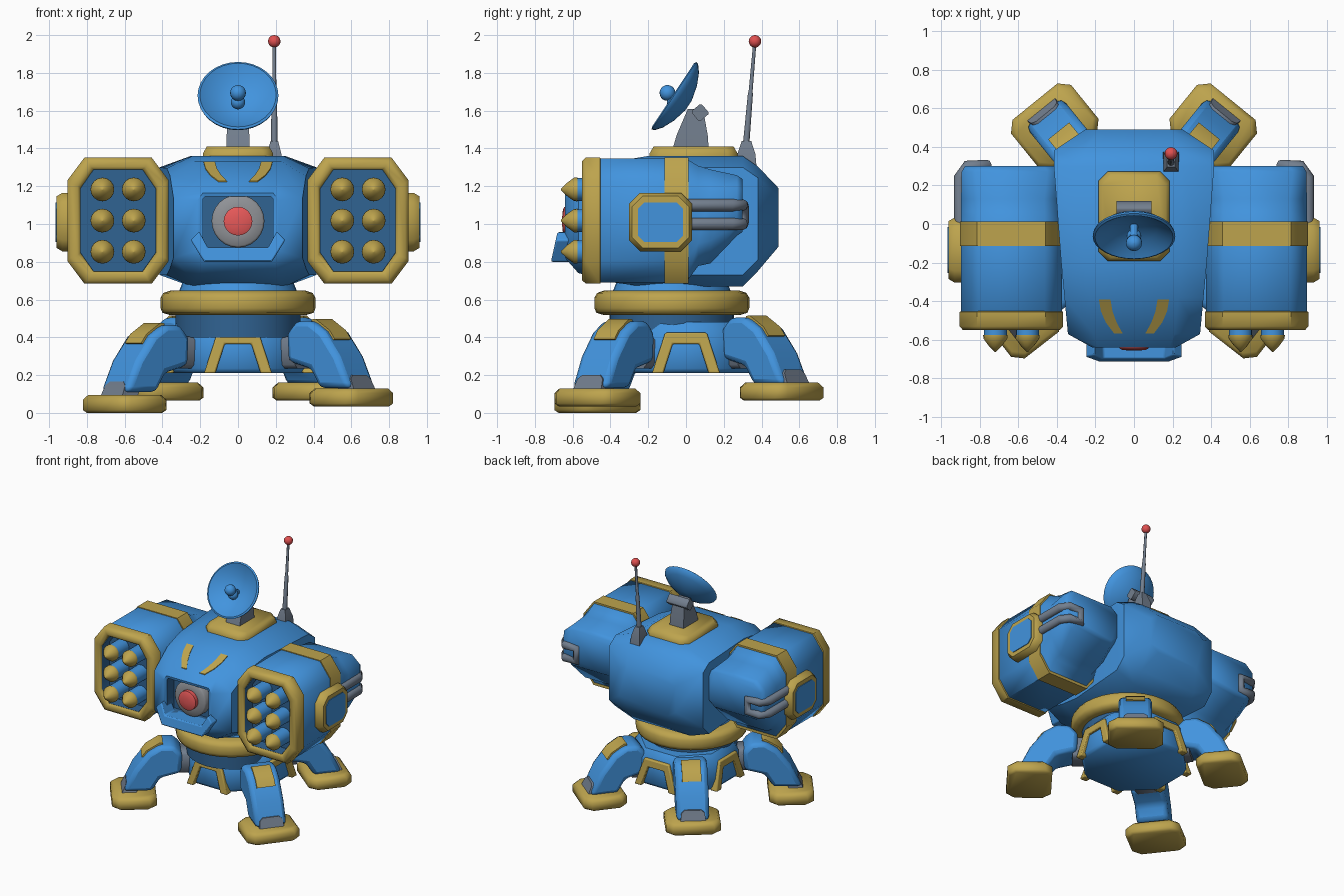
import bpy, bmesh, math
from mathutils import Matrix, Vector

if "Cube" in bpy.data.objects:
    bpy.data.objects.remove(bpy.data.objects["Cube"])

def material(name, rgb):
    m = bpy.data.materials.new(name)
    m.diffuse_color = (*rgb, 1)
    m.use_nodes = True
    m.node_tree.nodes["Principled BSDF"].inputs["Base Color"].default_value = m.diffuse_color
    return m

BLUE = material("blue paint", (0.054, 0.295, 0.73))
DARK = material("dark blue recess", (0.03, 0.125, 0.29))
GOLD = material("gold trim", (0.51, 0.37, 0.075))
GREY = material("grey metal", (0.17, 0.21, 0.27))
PALE = material("light grey metal", (0.28, 0.29, 0.31))
RED = material("red bulb", (0.74, 0.08, 0.08))
GLOW = material("bright red lens", (0.88, 0.11, 0.11))

def loft(name, rings, mat, closed=False, bevel=0, mtx=None):
    """Skin equal-length point rings; cap the ends unless the loop is closed."""
    bm = bmesh.new()
    vs = [[bm.verts.new(mtx @ Vector(p) if mtx else p) for p in r] for r in rings]
    n = len(rings[0])
    pairs = list(zip(vs, vs[1:])) + ([(vs[-1], vs[0])] if closed else [])
    for a, b in pairs:
        for i in range(n):
            j = (i + 1) % n
            bm.faces.new((a[i], a[j], b[j], b[i]))
    if not closed:
        bm.faces.new(vs[0])
        bm.faces.new(vs[-1])
    bmesh.ops.recalc_face_normals(bm, faces=bm.faces)
    me = bpy.data.meshes.new(name)
    bm.to_mesh(me)
    bm.free()
    me.materials.append(mat)
    ob = bpy.data.objects.new(name, me)
    bpy.context.collection.objects.link(ob)
    if bevel:
        b = ob.modifiers.new("bevel", 'BEVEL')
        b.width, b.segments, b.limit_method = bevel, 2, 'ANGLE'
    return ob

def darken_recess(ob):
    """The first ring of walls and the first cap are the recess."""
    ob.data.materials.append(DARK)
    for p in list(ob.data.polygons[:8]) + [ob.data.polygons[-2]]:
        p.material_index = 1

def lathe(name, profile, mat, mtx=None, seg=24):
    return loft(name, [[(r * math.cos(2 * math.pi * i / seg), r * math.sin(2 * math.pi * i / seg), h)
                        for i in range(seg)] for r, h in profile], mat, mtx=mtx)

def ball(name, c, r, mat):
    prof = [(max(r * math.sin(math.pi * k / 10), 0.0005), -r * math.cos(math.pi * k / 10)) for k in range(11)]
    return lathe(name, prof, mat, Matrix.Translation(c), 16)

def axis(origin, direction):
    return Matrix.Translation(origin) @ Vector(direction).to_track_quat('Z', 'Y').to_matrix().to_4x4()

def chamf(hw, hh, cx, cz, ox=0, oz=0):
    """Rectangle with cut corners."""
    q = [(hw, hh - cz), (hw - cx, hh), (cx - hw, hh), (-hw, hh - cz),
         (-hw, cz - hh), (cx - hw, -hh), (hw - cx, -hh), (hw, cz - hh)]
    return [(x + ox, z + oz) for x, z in q]

def at_y(poly, y):
    return [(a, y, b) for a, b in poly]

def at_x(poly, x):
    return [(x, a, b) for a, b in poly]

def at_z(poly, z):
    return [(a, b, z) for a, b in poly]

# Head: cross-sections along y, the first two turn inward to form the eye socket
head = [at_y(chamf(.185, .135, .012, .012, 0, 1.01), y) for y in (-.55, -.635)]
for y, w, flat, z0, z1, c in [(-.64, .215, .185, .82, 1.165, .04), (-.57, .342, .21, .74, 1.22, .08),
                              (-.38, .36, .23, .69, 1.33, .075), (-.2, .377, .24, .665, 1.36, .065),
                              (.3, .415, .25, .67, 1.36, .06), (.38, .415, .25, .75, 1.305, .06),
                              (.49, .25, .18, .88, 1.19, .05)]:
    head.append(at_y(chamf(w, (z1 - z0) / 2, w - flat, c, 0, (z0 + z1) / 2), y))
darken_recess(loft("head", head, BLUE))

# Eye and chin guard
lathe("eye_ring", [(.14, 0), (.14, .06), (.13, .07), (.07, .07)], PALE, axis((0, -.54, 1.015), (0, -1, 0)))
lathe("eye_lens", [(.076, 0), (.076, .03), (.06, .037), (.02, .041)], GLOW, axis((0, -.615, 1.015), (0, -1, 0)))
chin = [(-.25, .915), (-.18, .8), (.18, .8), (.25, .915), (.205, .96), (.16, .875), (-.16, .875), (-.205, .96)]
loft("chin_guard", [at_y(chin, -.57), [(x, -.715 + (z - .8) * .22, z) for x, z in chin]], BLUE, bevel=.008)

# Brow stripes lying on the sloping forehead
def forehead(y):
    return 1.22 + (y + .57) * .11 / .19 if y < -.38 else 1.33 + (y + .38) * .03 / .18
for s, side in ((-1, "left"), (1, "right")):
    path = [(.152, -.39, .03), (.142, -.45, .03), (.118, -.51, .028), (.08, -.568, .022)]
    loft(side + "_brow_stripe", [[(s * (x + dx), y, forehead(y) + dz) for dx, dz in
         ((-w, -.01), (w, -.01), (w, .006), (-w, .006))] for x, y, w in path], GOLD)

# Missile pods
CX, CZ = .635, 1.018
for s, side in ((-1, "left"), (1, "right")):
    def sec(hw, hh, y, dz=0, cx=.09, cz=.12):
        return at_y(chamf(hw, hh, cx, cz, s * CX, CZ + dz), y)
    darken_recess(loft(side + "_pod", [
        sec(.198, .268, -.44, 0, .07, .1), sec(.198, .268, -.535, 0, .07, .1), sec(.262, .328, -.47),
        sec(.262, .328, 0), sec(.262, .265, .065, .025), sec(.26, .248, .13, .022),
        sec(.258, .16, .27, .08, .07, .06), sec(.24, .14, .3, .08, .07, .06)], BLUE))
    loft(side + "_pod_rim", [sec(.258, .325, -.45), sec(.268, .334, -.455), sec(.268, .334, -.53),
                             sec(.25, .316, -.55), sec(.215, .285, -.55, 0, .07, .1),
                             sec(.2, .27, -.538, 0, .07, .1), sec(.2, .27, -.53, 0, .07, .1)], GOLD, closed=True)
    loft(side + "_pod_band", [sec(.267, .334, -.115), sec(.267, .334, 0.012)], GOLD)
    for i, dx in enumerate((-.083, .083)):
        for j, dz in enumerate((-.165, 0, .165)):
            m = axis((s * CX + dx, -.45, CZ + dz), (0, -1, 0))
            tag = f"{side}_missile_{i}{j}"
            lathe(tag + "_body", [(.06, -.02), (.06, .13)], BLUE, m, 16)
            lathe(tag + "_tip", [(.063, .125), (.062, .143), (.035, .18), (.004, .212)], GOLD, m, 16)
    # Outer side plate with a blue panel
    def plate(hw, hh, c, x):
        return at_x(chamf(hw, hh, c, c, -.135, 1.01), s * x)
    loft(side + "_pod_side_plate", [plate(.168, .155, .06, .88), plate(.168, .155, .06, .93),
                                    plate(.15, .137, .055, .96)], GOLD)
    loft(side + "_pod_side_panel", [plate(.12, .105, .035, .95), plate(.12, .105, .035, .965)], BLUE)
    # Looped exhaust pipe around the rear corner
    half = [(.9, .0), (.9, .24), (.86, .298), (.76, .3)]
    pts = [(s * x, y, 1.1) for x, y in half] + [(s * x, y, 1.0) for x, y in reversed(half)]
    cu = bpy.data.curves.new(side + "_pod_pipe", 'CURVE')
    cu.dimensions, cu.bevel_depth, cu.bevel_resolution, cu.use_fill_caps = '3D', .033, 2, True
    sp = cu.splines.new('POLY')
    sp.points.add(len(pts) - 1)
    for p, c in zip(sp.points, pts):
        p.co = (*c, 1)
    cu.materials.append(GREY)
    bpy.context.collection.objects.link(bpy.data.objects.new(side + "_pod_pipe", cu))

# Turntable and neck
T = Matrix.Translation((0, -.075, 0))
lathe("lower_neck", [(.33, .40), (.33, .55)], DARK, T, 32)
lathe("upper_neck", [(.33, .60), (.31, .65), (.29, .70)], BLUE, T, 32)
lathe("turntable_ring", [(.36, .518), (.40, .53), (.41, .555), (.41, .61), (.395, .635), (.36, .647)], GOLD, T, 32)

# Octagonal base with four trapezoid frames
k = 1 / math.cos(math.pi / 8)
lathe("base", [(.35 * k, .21), (.37 * k, .235), (.36 * k, .42), (.32 * k, .48)], BLUE,
      Matrix.Rotation(math.pi / 8, 4, 'Z'), 8)
arch = [(-.18, .21), (-.11, .425), (.11, .425), (.18, .21), (.12, .21), (.07, .365), (-.07, .365), (-.12, .21)]
for i, side in enumerate(("front", "right", "back", "left")):
    loft(side + "_base_frame", [at_y(arch, -.34), [(x, -.40 + (z - .21) * .1, z) for x, z in arch]], GOLD,
         bevel=.008, mtx=Matrix.Rotation(i * math.pi / 2, 4, 'Z'))

# Legs: side profiles in (radius, z), extruded across the width
thigh = [(.42, .25), (.41, .4), (.47, .465), (.57, .467), (.66, .41), (.76, .28), (.84, .11), (.63, .11), (.57, .21)]
knee = [(.55, .44), (.55, .474), (.575, .477), (.67, .417), (.705, .37), (.68, .36)]
for name, ang, dr, fr, dz in (("front_right", -38, 0, 0, .035), ("front_left", 218, 0, 0, 0),
                              ("back_right", 51, -.085, -.11, .065), ("back_left", 129, -.085, -.11, .065)):
    R = Matrix.Rotation(math.radians(ang), 4, 'Z')
    M = R @ Matrix.Translation((dr, 0, dz * .6))
    loft(name + "_leg", [at_y(thigh, -.12), at_y(thigh, .12)], BLUE, bevel=.03, mtx=M)
    loft(name + "_knee_pad", [at_y(knee, -.07), at_y(knee, .07)], GOLD, mtx=M)
    loft(name + "_hip", [at_x(chamf(.085, .085, .02, .02, 0, .32), r) for r in (.25, .45 + dr * .3)], GREY, mtx=R)
    A = R @ Matrix.Translation((dr, 0, dz))
    loft(name + "_ankle_plate", [[(r, t, z) for r, t in ((.75 - d, -w), (.855 - d, -w), (.855 - d, w), (.75 - d, w))]
                                 for z, w, d in ((.08, .095, 0), (.145, .085, .03), (.165, .06, .038))], GREY, mtx=A)
    F = R @ Matrix.Translation((fr, 0, dz))
    loft(name + "_foot", [at_z(chamf(.163 - i, .2 - i, .05, .05, .762), z) for i, z in
                          ((.015, 0.0), (0, .015), (0, .07), (.02, .095))], GOLD, mtx=F)

# Roof hatch and dish stand
loft("roof_hatch", [at_z(chamf(.185 - i, .232 - i, .05, .05, 0, .04), z) for i, z in
                    ((0, 1.345), (0, 1.375), (.02, 1.41))], GOLD)
loft("dish_stand", [[(x, y, z) for x, y in ((-w, y0), (w, y0), (w, y1), (-w, y1))] for z, w, y0, y1 in
                    ((1.40, .062, -.07, .12), (1.47, .06, -.05, .115), (1.61, .05, .01, .09))], GREY)
loft("dish_bracket", [at_x(chamf(.035, .035, .008, .008), x) for x in (-.09, .09)], GREY,
     mtx=Matrix.Translation((0, .075, 1.59)) @ Matrix.Rotation(math.radians(40), 4, 'X'))

# Radar dish with feed
D = axis((0, -.057, 1.675), (0, -.834, .552))
lathe("dish", [(.03, -.085), (.11, -.065), (.175, -.035), (.21, -.006), (.214, .008), (.202, .014), (.182, .0),
               (.12, -.035), (.06, -.052), (.01, -.058)], BLUE, D, 32)
lathe("dish_feed_stalk", [(.02, -.07), (.02, .05)], BLUE, D, 12)
ball("dish_feed_inner", (0, -.063, 1.645), .038, BLUE)
ball("dish_feed_tip", (0, -.098, 1.694), .042, BLUE)

# Antenna
loft("antenna_base", [[(.192 + a * w, .32 + b * w * 1.25, z) for a, b in ((-1, -1), (1, -1), (1, 1), (-1, 1))]
                      for z, w in ((1.30, .043), (1.37, .038), (1.44, .02))], GREY)
lathe("antenna_rod", [(.018, 0), (.014, .27), (.011, .28), (.009, .55)], GREY,
      axis((.192, .318, 1.42), (0, .047, .55)), 10)
ball("antenna_tip", (.192, .365, 1.967), .033, RED)

# Smooth shading with sharp edges kept
bpy.ops.object.select_all(action='DESELECT')
for ob in bpy.data.objects:
    if ob.type == 'MESH':
        ob.select_set(True)
        bpy.context.view_layer.objects.active = ob
bpy.ops.object.shade_smooth_by_angle(angle=math.radians(52))
